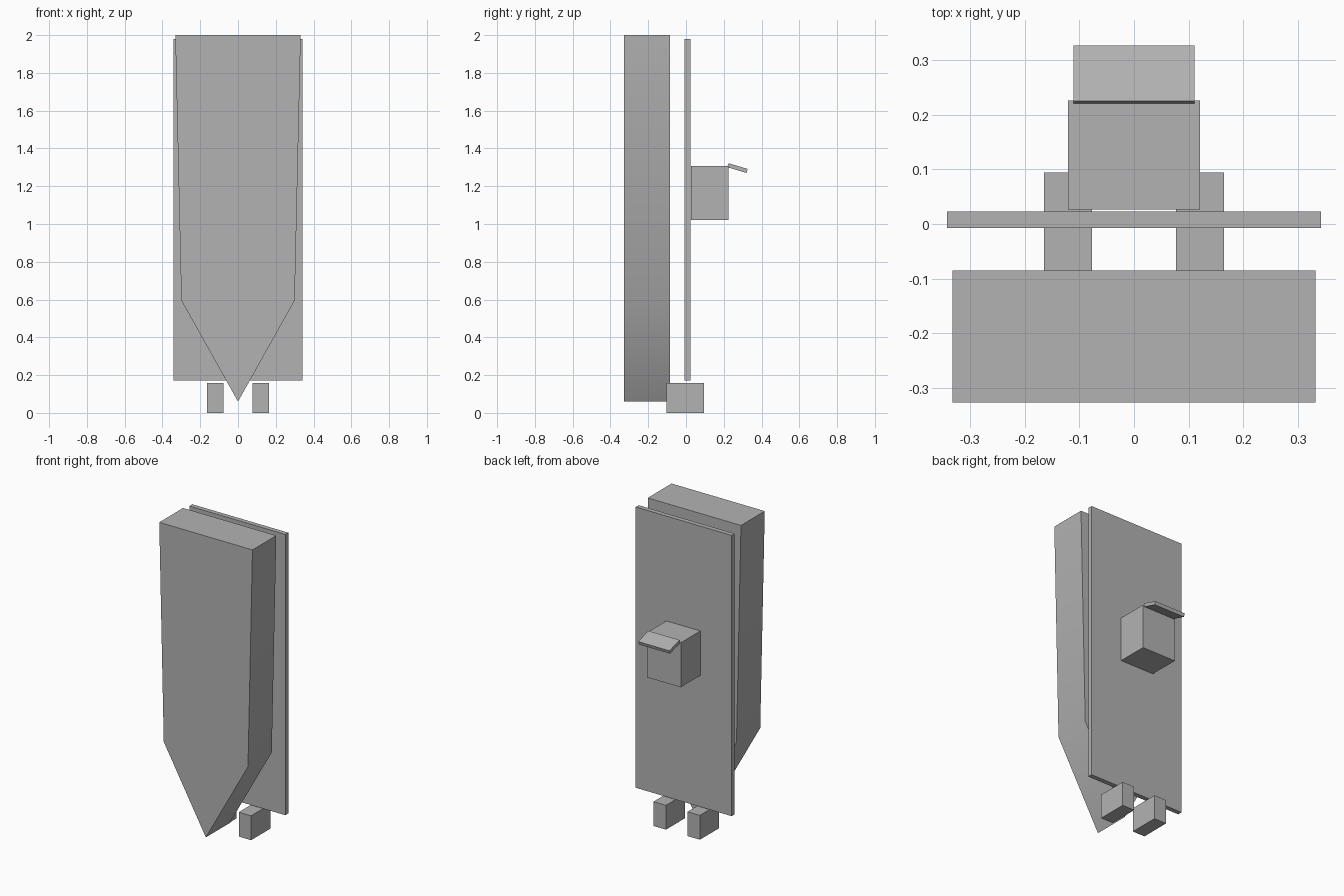
import bpy
import bmesh
from math import radians
from mathutils import Matrix, Vector

if "Cube" in bpy.data.objects:
    bpy.data.objects.remove(bpy.data.objects["Cube"], do_unlink=True)

GREY = (0.45, 0.45, 0.45, 1)
grey = bpy.data.materials.new("plain_grey")
grey.use_nodes = True
grey.diffuse_color = GREY
grey.node_tree.nodes["Principled BSDF"].inputs["Base Color"].default_value = GREY


def finish(name, bm):
    bmesh.ops.recalc_face_normals(bm, faces=bm.faces)
    mesh = bpy.data.meshes.new(name)
    bm.to_mesh(mesh)
    bm.free()
    mesh.materials.append(grey)
    obj = bpy.data.objects.new(name, mesh)
    bpy.context.collection.objects.link(obj)
    return obj


def box(name, low, high, tilt=0):
    low, high = Vector(low), Vector(high)
    bm = bmesh.new()
    bmesh.ops.create_cube(bm, size=1, matrix=Matrix.Diagonal((*(high - low), 1)))
    obj = finish(name, bm)
    obj.location = (low + high) / 2
    obj.rotation_euler.x = radians(tilt)
    return obj


# Pointed front shield: outline pushed back to its full depth
half = [(0.332, 2.0), (0.3, 0.595)]
outline = half + [(0, 0.06)] + [(-x, z) for x, z in reversed(half)]
bm = bmesh.new()
front = bm.faces.new([bm.verts.new((x, -0.327, z)) for x, z in outline])
pushed = bmesh.ops.extrude_face_region(bm, geom=[front], use_keep_orig=True)
verts = [g for g in pushed["geom"] if isinstance(g, bmesh.types.BMVert)]
bmesh.ops.translate(bm, verts=verts, vec=(0, 0.242, 0))
shield = finish("front_shield", bm)
bpy.context.view_layer.objects.active = shield
shield.select_set(True)
bpy.ops.object.shade_smooth_by_angle(angle=radians(30))
shield.select_set(False)

# Thin upright panel behind the shield
box("back_panel", (-0.342, -0.007, 0.172), (0.342, 0.023, 1.98))

# Box on the back, with a tilted flap at its rear top edge
box("rear_box", (-0.121, 0.027, 1.02), (0.121, 0.226, 1.307))
box("rear_flap", (-0.111, 0.2195, 1.285), (0.111, 0.326, 1.307), tilt=-16.7)

# Pair of feet
for side, x in (("left", 0.121), ("right", -0.121)):
    box(side + "_foot", (x - 0.044, -0.102, 0), (x + 0.044, 0.094, 0.157))
